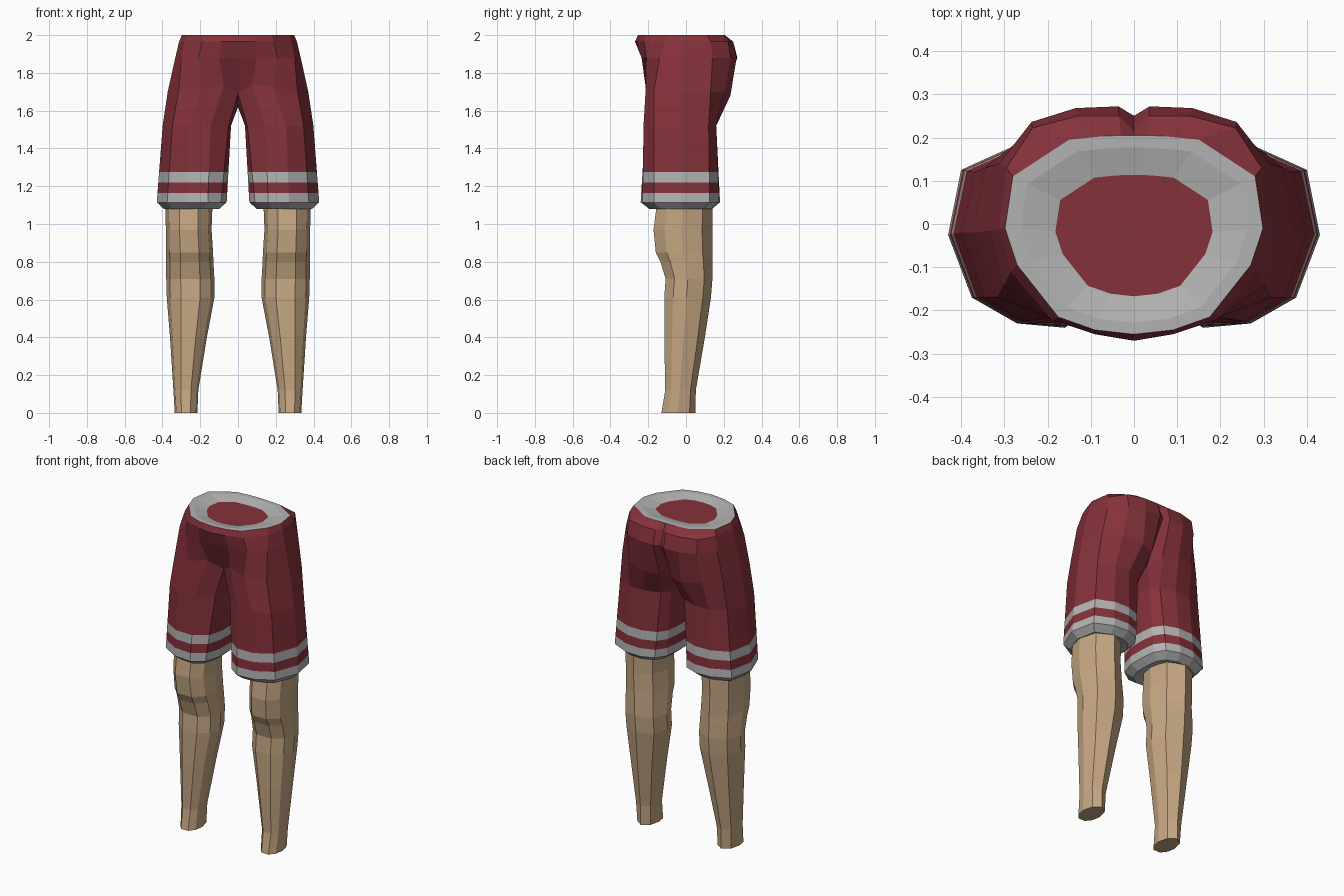
import bpy, bmesh
from mathutils import Vector

if "Cube" in bpy.data.objects:
    bpy.data.objects.remove(bpy.data.objects["Cube"])


def material(name, color):
    m = bpy.data.materials.new(name)
    m.diffuse_color = (*color, 1)
    m.use_nodes = True
    m.node_tree.nodes["Principled BSDF"].inputs["Base Color"].default_value = m.diffuse_color
    return m


RED = material("dark_red_cloth", (0.235, 0.031, 0.042))
GREY = material("grey_trim", (0.45, 0.45, 0.45))
SKIN = material("tan_skin", (0.56, 0.385, 0.225))


def ring(points, z):
    return [Vector((x, y, z)) for x, y in points]


def shrink(points, center, f):
    return [center.lerp(p, f) for p in points]


def drop(points, z):
    return [Vector((p.x, p.y, z)) for p in points]


def bridge(bm, upper, lower, closed, mat):
    n = len(upper)
    for i in range(n if closed else n - 1):
        j = (i + 1) % n
        bm.faces.new((upper[i], lower[i], lower[j], upper[j])).material_index = mat


def finish(bm, name, mats):
    bmesh.ops.remove_doubles(bm, verts=bm.verts, dist=0.0005)
    me = bpy.data.meshes.new(name)
    bm.to_mesh(me)
    bm.free()
    for m in mats:
        me.materials.append(m)
    ob = bpy.data.objects.new(name, me)
    bpy.context.collection.objects.link(ob)
    mod = ob.modifiers.new("mirror", 'MIRROR')
    mod.use_axis = (True, False, False)
    mod.merge_threshold = 0.001
    return ob


# Half outlines of the hips, from centre front around the side to centre back
waist = ring([(0, -.255), (.09, -.245), (.175, -.215), (.27, -.095), (.298, -.01),
              (.28, .11), (.15, .195), (.07, .203), (.03, .205), (0, .205)], 2.0)
belly = ring([(0, -.27), (.09, -.255), (.19, -.222), (.285, -.11), (.312, -.01),
              (.295, .13), (.235, .222), (.13, .25), (.035, .25), (0, .215)], 1.965)
seat = ring([(0, -.235), (.10, -.235), (.21, -.21), (.30, -.14), (.332, -.015),
             (.312, .14), (.237, .236), (.135, .268), (.036, .272), (0, .25)], 1.88)

# Crotch loop: the hip outline closed by two points under the body
crotch = [Vector(p) for p in (
    (0, -.14, 1.69), (.075, -.185, 1.74), (.19, -.213, 1.72), (.315, -.17, 1.70),
    (.372, -.02, 1.70), (.345, .13, 1.70), (.25, .205, 1.70), (.13, .235, 1.68),
    (.04, .20, 1.67), (0, .12, 1.65), (0, .04, 1.62), (0, -.06, 1.63))]

# Full outlines of the trouser leg
thigh = ring([(.05, -.15), (.145, -.215), (.255, -.225), (.347, -.17), (.399, -.02),
              (.367, .12), (.27, .16), (.17, .16), (.08, .13), (.045, .08),
              (.037, .02), (.037, -.07)], 1.52)
hem = ring([(.09, -.19), (.16, -.24), (.27, -.23), (.375, -.17), (.43, -.025),
            (.40, .125), (.29, .175), (.19, .18), (.11, .15), (.07, .09),
            (.06, 0), (.06, -.10)], 1.115)


def leg_loop(z):
    t = (1.52 - z) / (1.52 - 1.115)
    return [a.lerp(b, t) for a, b in zip(thigh, hem)]


# Shorts: waistband top, hips, legs with striped hems and turned-in lip
bm = bmesh.new()
mid = Vector((0, -.03, 2.0))
hip_loops = [drop(shrink(waist, mid, .61), 1.985), shrink(waist, mid, .88),
             waist, belly, seat]
hips = [[bm.verts.new(p) for p in loop] for loop in hip_loops]
bm.faces.new(hips[0]).material_index = 0
for k in range(4):
    bridge(bm, hips[k], hips[k + 1], False, 1 if k < 2 else 0)

leg_center = Vector((.25, -.02, 1.08))
leg_loops = [crotch, thigh, leg_loop(1.275), leg_loop(1.22), leg_loop(1.165), hem,
             drop(shrink(hem, leg_center, .79), 1.08),
             drop(shrink(hem, leg_center, .55), 1.09)]
legs = [[bm.verts.new(p) for p in loop] for loop in leg_loops]
bridge(bm, hips[-1], legs[0][:10], False, 0)
for k, mat in enumerate((0, 0, 1, 0, 1, 1, 1)):
    bridge(bm, legs[k], legs[k + 1], True, mat)
finish(bm, "shorts", (RED, GREY))

# Bare legs: one nine-sided outline fitted to each level (z, x0, x1, y0, y1)
outline = [(-.4, -1), (.4, -1), (.85, -.62), (1, -.05), (.75, .65),
           (0, 1), (-.75, .65), (-1, -.05), (-.85, -.62)]
levels = [(1.10, .135, .385, -.155, .14), (.97, .14, .382, -.172, .14),
          (.85, .132, .38, -.16, .14), (.80, .13, .38, -.135, .14),
          (.71, .125, .38, -.108, .14), (.61, .125, .377, -.115, .132),
          (.40, .165, .36, -.115, .10), (.12, .21, .342, -.11, .052),
          (0, .215, .335, -.13, .05)]
bm = bmesh.new()
loops = []
for z, x0, x1, y0, y1 in levels:
    loops.append([bm.verts.new(((x0 + x1) / 2 + u * (x1 - x0) / 2,
                                (y0 + y1) / 2 + v * (y1 - y0) / 2, z))
                  for u, v in outline])
bm.faces.new(loops[0])
bm.faces.new(loops[-1][::-1])
for a, b in zip(loops, loops[1:]):
    bridge(bm, a, b, True, 0)
finish(bm, "bare_legs", (SKIN,))
